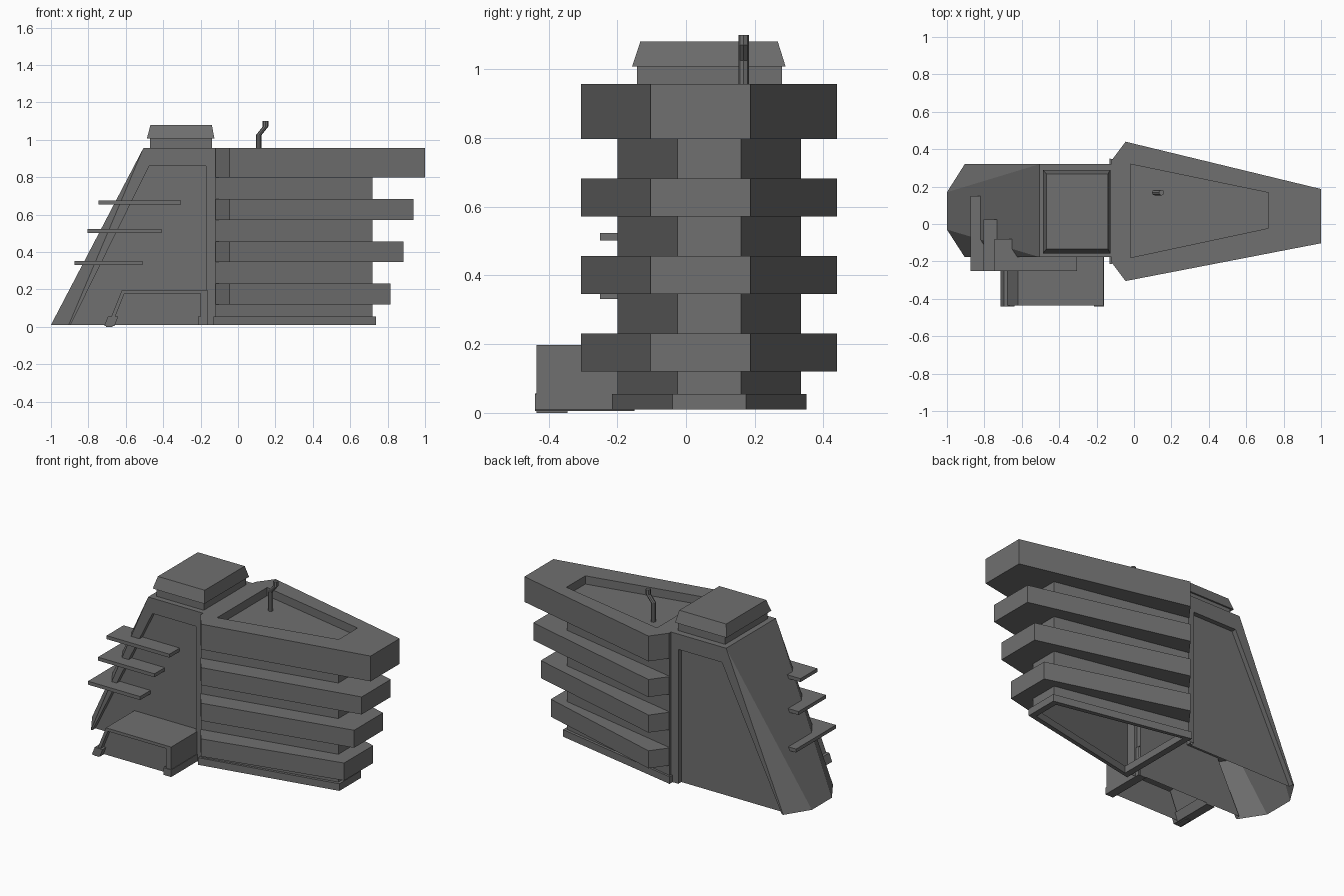
import bpy, bmesh, math

if "Cube" in bpy.data.objects:
    bpy.data.objects.remove(bpy.data.objects["Cube"])

dark = bpy.data.materials.new("dark_grey")
dark.diffuse_color = (0.16, 0.16, 0.16, 1)
dark.use_nodes = True
dark.node_tree.nodes["Principled BSDF"].inputs["Base Color"].default_value = dark.diffuse_color


def make(name, verts, faces):
    me = bpy.data.meshes.new(name)
    me.from_pydata(verts, [], faces)
    bm = bmesh.new()
    bm.from_mesh(me)
    bmesh.ops.remove_doubles(bm, verts=bm.verts, dist=1e-4)
    bmesh.ops.recalc_face_normals(bm, faces=bm.faces)
    bm.to_mesh(me)
    bm.free()
    me.materials.append(dark)
    ob = bpy.data.objects.new(name, me)
    bpy.context.collection.objects.link(ob)
    return ob


def loft(name, loops, closed=True, wrap=False, start=False, end=False):
    """Skin a list of (outline, z) loops with quads."""
    n = len(loops[0][0])
    verts = [(x, y, z) for pts, z in loops for x, y in pts]
    faces = []
    rows = len(loops)
    for r in range(rows if wrap else rows - 1):
        a, b = r * n, (r + 1) % rows * n
        for i in range(n if closed else n - 1):
            j = (i + 1) % n
            faces.append((a + i, a + j, b + j, b + i))
    if start:
        faces.append(tuple(range(n)))
    if end:
        faces.append(tuple(range((rows - 1) * n, rows * n)))
    return make(name, verts, faces)


def rect(x0, x1, y0, y1):
    return [(x0, y0), (x1, y0), (x1, y1), (x0, y1)]


def box(name, x0, x1, y0, y1, z0, z1):
    r = rect(x0, x1, y0, y1)
    return loft(name, [(r, z0), (r, z1)], start=True, end=True)


def framed_side(verts, faces, outer, inner, y, depth):
    """Side wall with a sunken panel, open at the bottom."""
    k = len(verts)
    verts += [(x, y, z) for x, z in outer]
    verts += [(x, y, z) for x, z in inner]
    verts += [(x, y + depth, z) for x, z in inner]
    for i in range(3):
        faces.append((k + i, k + i + 1, k + i + 5, k + i + 4))
        faces.append((k + i + 4, k + i + 5, k + i + 9, k + i + 8))
    faces.append((k + 8, k + 9, k + 10, k + 11))
    return k


# Slanted tower shell with sunken side panels and tapering corner chamfers
outer = [(-0.905, 0.01), (-0.505, 0.957), (-0.12, 0.957), (-0.12, 0.01)]
inner = [(-0.895, 0.01), (-0.475, 0.86), (-0.17, 0.86), (-0.17, 0.01)]
v, f = [], []
a = framed_side(v, f, outer, inner, -0.177, 0.03)
b = framed_side(v, f, outer, inner, 0.32, -0.03)
c = len(v)
v += [(-1, -0.03, 0.01), (-1, 0.17, 0.01)]
f += [(a + 1, a + 2, b + 2, b + 1), (c, c + 1, b + 1, a + 1),
      (a, c, a + 1), (b, c + 1, b + 1)]
make("tower", v, f)

# Tower roof: neck and tapered cap
box("roof_neck", -0.47, -0.14, -0.142, 0.28, 0.955, 1.01)
loft("roof_cap", [(rect(-0.487, -0.126, -0.157, 0.29), 1.007),
                  (rect(-0.468, -0.14, -0.133, 0.267), 1.08)],
     start=True, end=True)

# Thin ledges wrapping the tower corner
for i, (x0, x1, y1, z) in enumerate([(-0.875, -0.51, 0.15, 0.342),
                                     (-0.805, -0.41, 0.025, 0.513),
                                     (-0.745, -0.305, -0.08, 0.665)]):
    box(f"ledge_{i + 1}", x0, x1, -0.25, y1, z - 0.011, z + 0.011)

# Wedge-shaped core wall behind the balconies, returned at the tower joint
core = [(-0.12, -0.2), (-0.045, -0.184), (0.72, -0.025),
        (0.72, 0.16), (-0.045, 0.319), (-0.12, 0.335)]
wall = [(-0.12, -0.14)] + core + [(-0.12, 0.275)]
loft("core_wall", [(wall, 0.03), (wall, 0.80)], closed=False)


def balcony(end):
    return [(-0.12, -0.205), (-0.045, -0.305), (end, -0.103),
            (end, 0.187), (-0.045, 0.44), (-0.12, 0.34)]


# Stacked balcony bands
for i, (end, z0, z1) in enumerate([(0.815, 0.12, 0.231),
                                   (0.885, 0.346, 0.457),
                                   (0.938, 0.571, 0.682)]):
    s = balcony(end)
    loft(f"balcony_{i + 1}", [(core, z0), (s, z0), (s, z1), (core, z1)],
         closed=False)

# Top deck with a sunken floor
top = balcony(1.0)
well = [(-0.02, -0.05), (-0.02, -0.18), (0.72, -0.022),
        (0.72, 0.167), (-0.02, 0.32), (-0.02, 0.2)]
loft("top_deck", [(core, 0.797), (top, 0.797), (top, 0.957),
                  (well, 0.957), (well, 0.905)], end=True)

# Base band around the foot of the core
out = [(-0.13, -0.215), (0.738, -0.04), (0.738, 0.175), (-0.13, 0.35)]
inn = [(-0.09, -0.185), (0.70, -0.018), (0.70, 0.153), (-0.09, 0.32)]
loft("base_band", [(inn, 0.01), (out, 0.01), (out, 0.055), (inn, 0.055)],
     wrap=True)

# Bent vent pipe
rings = []
for x, z in [(0.111, 0.905), (0.111, 1.025), (0.147, 1.07), (0.147, 1.1)]:
    rings.append(([(x + 0.015 * math.cos(t * math.pi / 4),
                    0.168 + 0.015 * math.sin(t * math.pi / 4))
                   for t in range(8)], z))
loft("vent_pipe", rings, start=True, end=True)

# Porch shell with a sunken front panel
outer = [(-0.695, 0.01), (-0.62, 0.197), (-0.163, 0.197), (-0.163, 0.01)]
inner = [(-0.675, 0.01), (-0.607, 0.178), (-0.2, 0.178), (-0.2, 0.01)]
v, f = [], []
a = framed_side(v, f, outer, inner, -0.435, 0.03)
b = len(v)
v += [(x, -0.15, z) for x, z in outer]
f += [(a + i, a + i + 1, b + i + 1, b + i) for i in range(3)]
make("porch", v, f)

# Porch foot rails
y0, y1 = -0.44, -0.15
box("porch_rail_right", -0.215, -0.16, y0, y1, 0.01, 0.055)
loft("porch_rail_left", [(rect(-0.715, -0.66, y0, y1), 0.005),
                         (rect(-0.695, -0.64, y0, y1), 0.056)],
     start=True, end=True)
box("porch_foot_pad", -0.705, -0.67, -0.435, -0.345, 0.0, 0.006)
